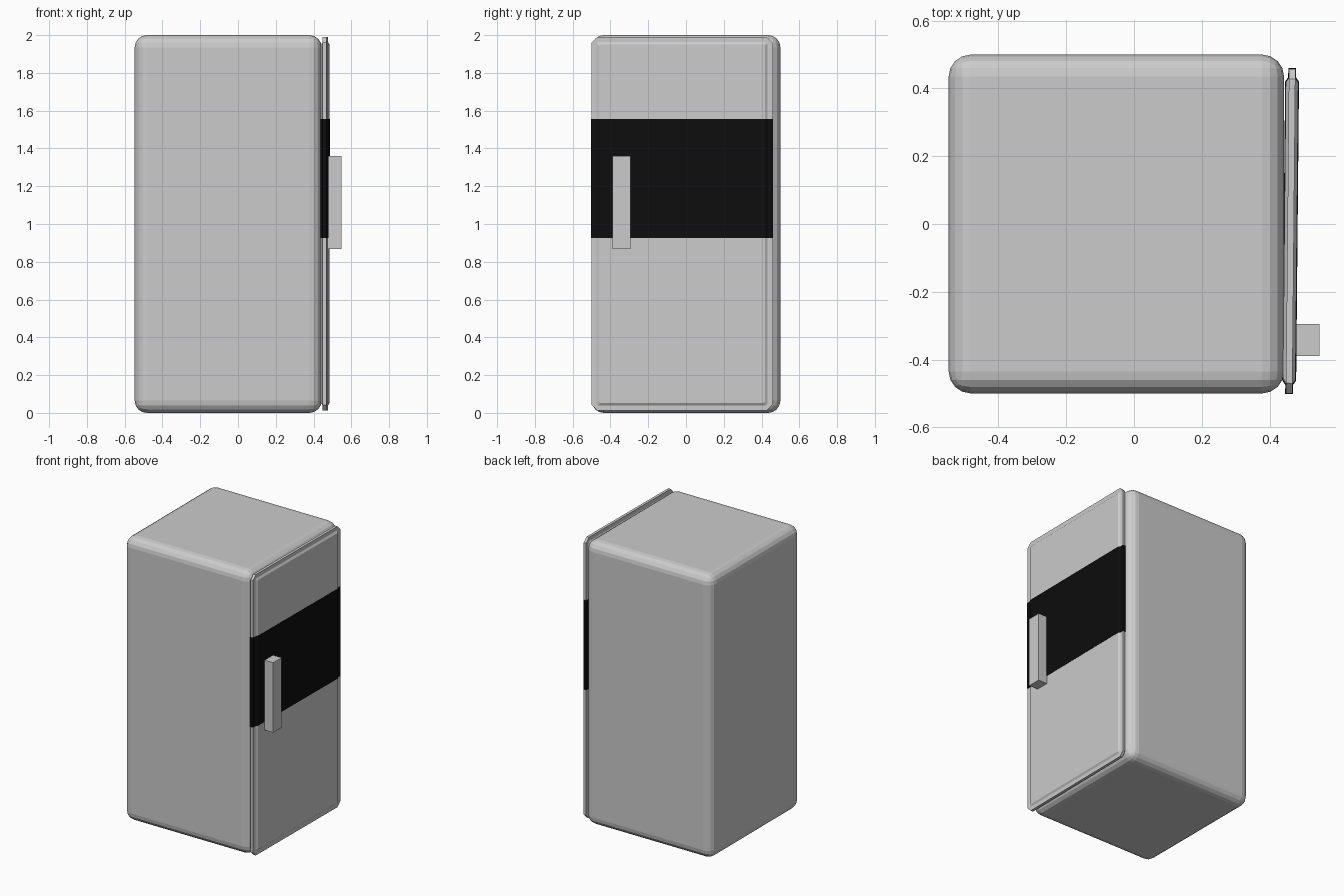
import bpy, bmesh
from math import sin

if "Cube" in bpy.data.objects:
    bpy.data.objects.remove(bpy.data.objects["Cube"])


def new_object(name, bm):
    bmesh.ops.recalc_face_normals(bm, faces=bm.faces)
    mesh = bpy.data.meshes.new(name)
    bm.to_mesh(mesh)
    bm.free()
    ob = bpy.data.objects.new(name, mesh)
    bpy.context.collection.objects.link(ob)
    return ob


def box(name, lo, hi):
    bm = bmesh.new()
    bmesh.ops.create_cube(bm, size=1)
    for v in bm.verts:
        v.co = [(a + b) / 2 + c * (b - a) for a, b, c in zip(lo, hi, v.co)]
    return new_object(name, bm)


def loft(name, rings):
    # Skins equal-length closed rings and caps both ends
    bm = bmesh.new()
    loops = [[bm.verts.new(p) for p in ring] for ring in rings]
    n = len(loops[0])
    for a, b in zip(loops, loops[1:]):
        for i in range(n):
            j = (i + 1) % n
            bm.faces.new((a[i], a[j], b[j], b[i]))
    bm.faces.new(loops[0])
    bm.faces.new(loops[-1])
    return new_object(name, bm)


# Rounded cabinet
cabinet = box("cabinet", (-0.547, -0.5, 0), (0.443, 0.5, 2))
bev = cabinet.modifiers.new("rounding", 'BEVEL')
bev.width, bev.segments = 0.065, 4

# Door edge profile: (depth offset, inset from the outer rim)
profile = [(-0.0185, 0.04), (-0.0095, 0.027), (-0.0095, 0.0),
           (0.0095, 0.0), (0.0185, 0.04)]
profile.insert(4, (0.0095, 0.027))
Y0, Y1, Z0, Z1 = -0.5, 0.458, 0.012, 1.99
DOOR_X, TILT = 0.4625, -0.0095


def door_ring(x, inset):
    c = 0.03 if inset == 0 else 0.008
    a, b, l, h = Y0 + inset, Y1 - inset, Z0 + inset, Z1 - inset
    return [(x, a + c, l), (x, b - c, l), (x, b, l + c), (x, b, h - c),
            (x, b - c, h), (x, a + c, h), (x, a, h - c), (x, a, l + c)]


def hang(ob):
    # Door sits slightly askew on its hinge
    ob.location.x = DOOR_X
    ob.rotation_euler.z = TILT


# Door with stepped rim
hang(loft("door", [door_ring(x, i) for x, i in profile]))

# Dark band wrapping the door, same cross-section a hair larger
E = 0.002
half = [(x + (E if x > 0 else -E), i - E) for x, i in profile]
section = [(x, Y1 - i) for x, i in half] + [(x, Y0 + i) for x, i in reversed(half)]
band = loft("door_band", [[(x, y, z) for x, y in section] for z in (0.925, 1.557)])
hang(band)
black = bpy.data.materials.new("black")
black.diffuse_color = (0.004, 0.004, 0.004, 1)
black.use_nodes = True
black.node_tree.nodes["Principled BSDF"].inputs["Base Color"].default_value = black.diffuse_color
band.data.materials.append(black)

# Handle block
box("handle", (0.47, -0.389, 0.868), (0.547, -0.295, 1.36))
